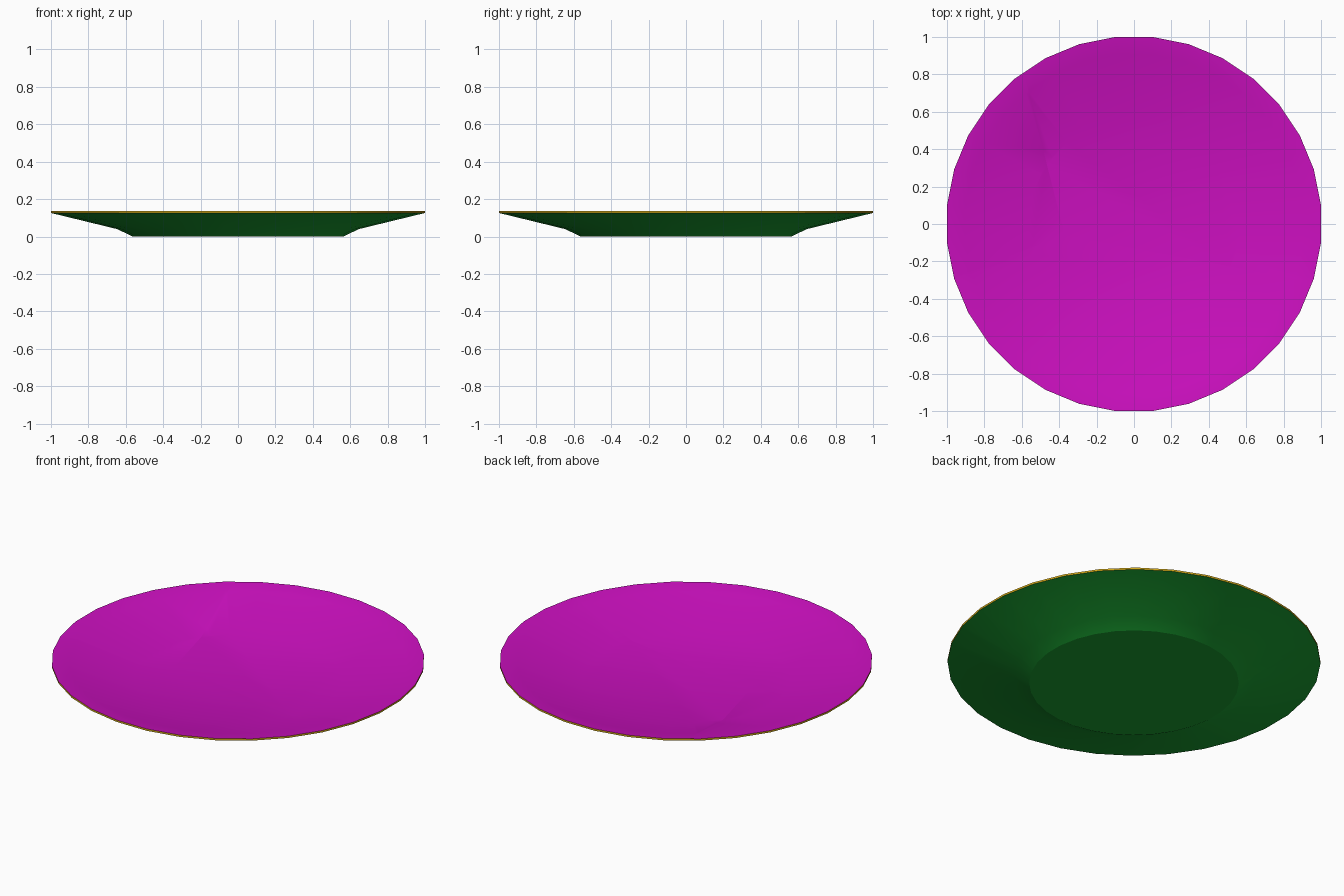
import bpy, bmesh, math
from mathutils import Vector

if "Cube" in bpy.data.objects:
    bpy.data.objects.remove(bpy.data.objects["Cube"])

SIDES = 32
# closed plate section: underside, rim band, inner face (radius, z, material of the span to the next point)
PROFILE = [(0.565, 0.0, 0), (0.65, 0.04, 0), (1.005, 0.126, 1),
           (1.005, 0.137, 2), (0.91, 0.124, 2), (0.565, 0.028, 2)]
JUNCTION = Vector((-0.37, -0.06, 0))
CRACK_ENDS = [Vector((0.95, -0.31, 0)), Vector((-0.59, 0.81, 0)), Vector((-0.96, -0.28, 0))]
NAMES = ["back_shard", "left_shard", "front_shard"]


def material(name, colour):
    m = bpy.data.materials.new(name)
    m.diffuse_color = colour
    m.use_nodes = True
    m.node_tree.nodes["Principled BSDF"].inputs["Base Color"].default_value = m.diffuse_color
    return m


MATS = [material("underside_green", (0.01, 0.35, 0.03, 1)),
        material("rim_gold", (0.65, 0.40, 0.01, 1)),
        material("inside_magenta", (0.60, 0.005, 0.52, 1))]


def lathe_plate():
    # whole plate as a closed turned solid
    bm = bmesh.new()
    rings = []
    for r, z, _ in PROFILE:
        ring = []
        for i in range(SIDES):
            a = 2 * math.pi * (i + 0.5) / SIDES
            ring.append(bm.verts.new((r * math.cos(a), r * math.sin(a), z)))
        rings.append(ring)
    for k in range(len(PROFILE) - 1):
        for i in range(SIDES):
            j = (i + 1) % SIDES
            f = bm.faces.new((rings[k][i], rings[k][j], rings[k + 1][j], rings[k + 1][i]))
            f.material_index = PROFILE[k][2]
    bm.faces.new(rings[0][::-1]).material_index = 0
    bm.faces.new(rings[-1]).material_index = 2
    return bm


def cut(bm, normal):
    # keep the side opposite the normal and close the broken face
    bmesh.ops.bisect_plane(bm, geom=bm.verts[:] + bm.edges[:] + bm.faces[:], dist=1e-5,
                           plane_co=JUNCTION, plane_no=normal, clear_outer=True)
    edges = [e for e in bm.edges if e.is_boundary]
    filled = bmesh.ops.holes_fill(bm, edges=edges, sides=0)
    for f in filled["faces"]:
        f.material_index = 2


# three shards meeting along the cracks
for n, name in enumerate(NAMES):
    d0 = CRACK_ENDS[n] - JUNCTION
    d1 = CRACK_ENDS[(n + 1) % 3] - JUNCTION
    bm = lathe_plate()
    cut(bm, Vector((d0.y, -d0.x, 0)).normalized())
    cut(bm, Vector((-d1.y, d1.x, 0)).normalized())
    bmesh.ops.recalc_face_normals(bm, faces=bm.faces[:])
    mesh = bpy.data.meshes.new(name)
    bm.to_mesh(mesh)
    bm.free()
    for m in MATS:
        mesh.materials.append(m)
    ob = bpy.data.objects.new(name, mesh)
    bpy.context.collection.objects.link(ob)
    bpy.ops.object.select_all(action='DESELECT')
    ob.select_set(True)
    bpy.context.view_layer.objects.active = ob
    bpy.ops.object.shade_smooth_by_angle(angle=math.radians(22))
